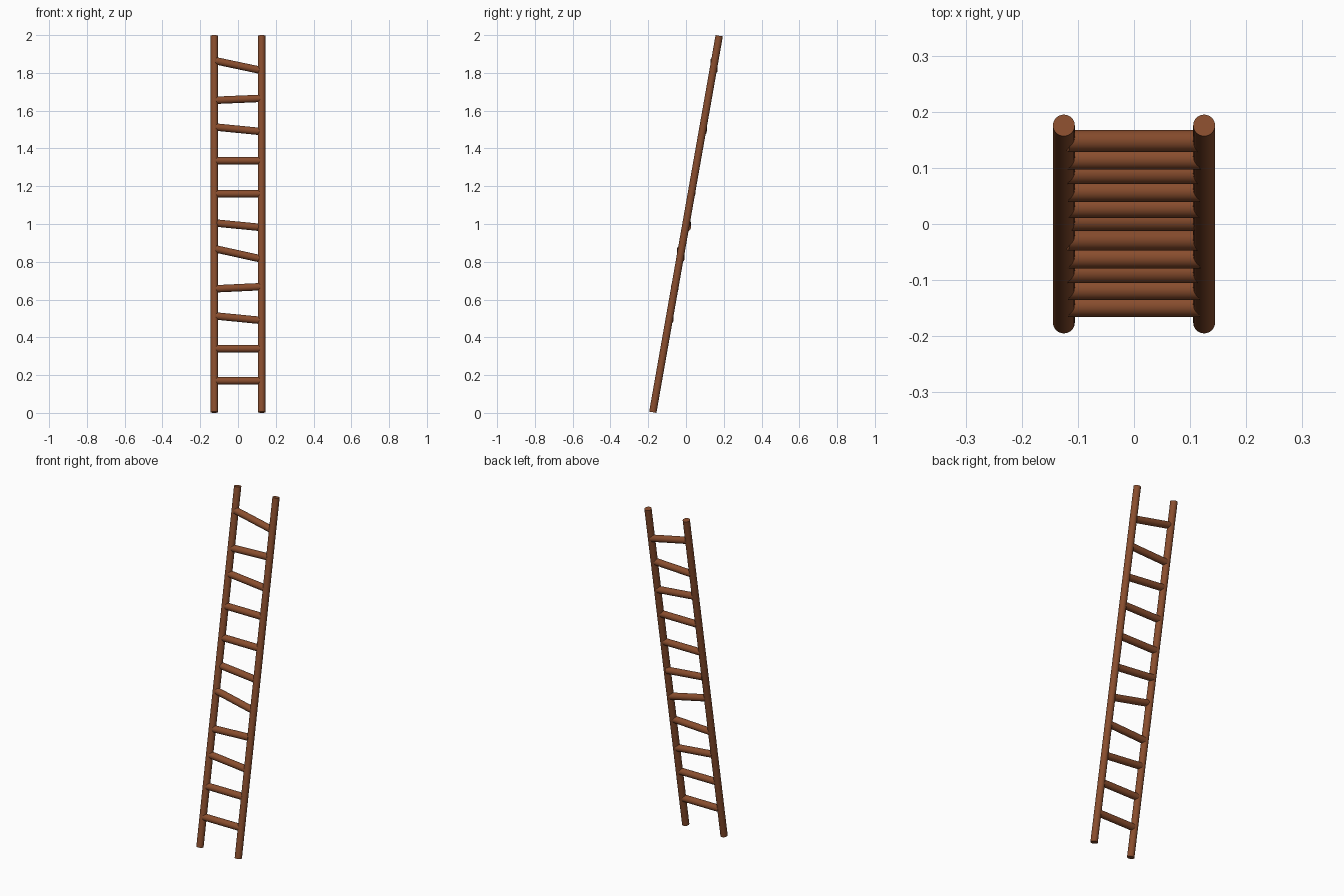
import bpy
import math
from mathutils import Vector

if "Cube" in bpy.data.objects:
    bpy.data.objects.remove(bpy.data.objects["Cube"])

wood = bpy.data.materials.new("brown_wood")
wood.diffuse_color = (0.25, 0.075, 0.027, 1)
wood.use_nodes = True
wood.node_tree.nodes["Principled BSDF"].inputs["Base Color"].default_value = wood.diffuse_color

R = 0.0195                    # pole radius
LEAN = math.radians(10)
HALF = (1 - R * math.sin(LEAN)) / math.cos(LEAN)


def pole(name, a, b, radius):
    """Round pole between two points."""
    a, b = Vector(a), Vector(b)
    d = b - a
    bpy.ops.mesh.primitive_cylinder_add(vertices=32, radius=radius, depth=d.length,
                                        location=(a + b) / 2)
    ob = bpy.context.object
    ob.name = name
    ob.rotation_euler = d.to_track_quat('Z', 'Y').to_euler()
    ob.data.materials.append(wood)
    bpy.ops.object.shade_smooth_by_angle(angle=math.radians(40))
    return ob


# Leaning side rails
dy, dz = HALF * math.sin(LEAN), HALF * math.cos(LEAN)
for side, x in (("left", -0.125), ("right", 0.125)):
    pole(side + "_rail", (x, -dy, 1 - dz), (x, dy, 1 + dz), R)

# Crooked rungs: left height, right height, small depth offset
rungs = [(0.17, 0.17, 0), (0.34, 0.34, 0), (0.513, 0.49, 0.002),
         (0.657, 0.668, 0), (0.868, 0.816, 0), (1.005, 0.982, 0.008),
         (1.16, 1.16, 0.002), (1.335, 1.335, 0), (1.513, 1.49, 0.002),
         (1.655, 1.665, 0), (1.864, 1.814, 0)]
for i, (zl, zr, off) in enumerate(rungs):
    y = ((zl + zr) / 2 - 1) * math.tan(LEAN) + off
    pole(f"rung_{i + 1}", (-0.118, y, zl), (0.118, y, zr), R)
